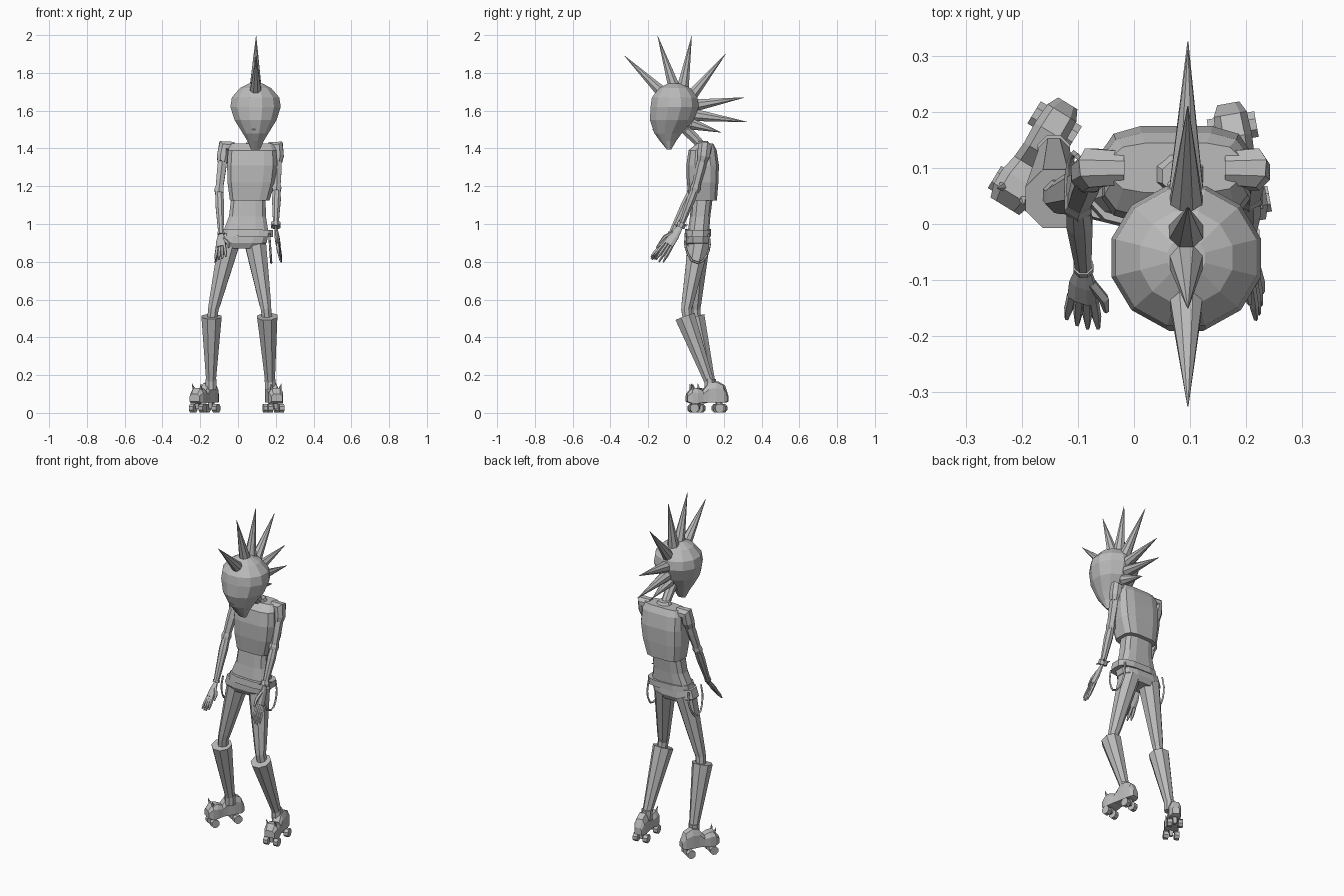
import bpy, bmesh, math
from mathutils import Vector, Matrix

cube = bpy.data.objects.get("Cube")
if cube:
    bpy.data.objects.remove(cube)

grey = bpy.data.materials.new("plain grey")
grey.use_nodes = True
GREY = (.5, .5, .5, 1)
grey.diffuse_color = GREY
grey.node_tree.nodes["Principled BSDF"].inputs["Base Color"].default_value = GREY


def finish(name, bm):
    bmesh.ops.recalc_face_normals(bm, faces=bm.faces)
    mesh = bpy.data.meshes.new(name)
    bm.to_mesh(mesh)
    bm.free()
    mesh.materials.append(grey)
    obj = bpy.data.objects.new(name, mesh)
    bpy.context.collection.objects.link(obj)
    return obj


def skin(bm, rings):
    """Bridge equal rings of points and cap both ends."""
    loops = [[bm.verts.new(p) for p in ring] for ring in rings]
    n = len(loops[0])
    for a, b in zip(loops, loops[1:]):
        for i in range(n):
            j = (i + 1) % n
            bm.faces.new((a[i], a[j], b[j], b[i]))
    bm.faces.new(loops[0][::-1])
    bm.faces.new(loops[-1])


def loft(name, sections, sides=10, square=1.0):
    """Stack level sections given as x, y, z, half width, half depth."""
    rings = []
    for x, y, z, rx, ry in sections:
        ring = []
        for i in range(sides):
            a = math.tau * (i + .5) / sides
            c, s = math.cos(a), math.sin(a)
            ring.append((x + rx * math.copysign(abs(c) ** square, c),
                         y + ry * math.copysign(abs(s) ** square, s), z))
        rings.append(ring)
    bm = bmesh.new()
    skin(bm, rings)
    return finish(name, bm)


def limb(name, points, radii, sides=6, across=(1, 0, 0), flat=1.0):
    """Tube along a path; flat squeezes it at right angles to across."""
    pts = [Vector(p) for p in points]
    rings = []
    for k, p in enumerate(pts):
        d = (pts[min(k + 1, len(pts) - 1)] - pts[max(k - 1, 0)]).normalized()
        v = d.cross(Vector(across)).normalized()
        u = v.cross(d)
        rings.append([p + radii[k] * (u * math.cos(a) + v * math.sin(a) * flat)
                      for a in (math.tau * (i + .5) / sides for i in range(sides))])
    bm = bmesh.new()
    skin(bm, rings)
    return finish(name, bm)


def spike(name, base, tip, radius, sides=8):
    base, tip = Vector(base), Vector(tip)
    root = base - (tip - base) * .12
    return limb(name, [root, base, tip], [radius * .6, radius, .001], sides)


# Head, nose and neck
HX = .093
loft("head", [(HX, -.09, 1.395, .025, .012), (HX, -.095, 1.44, .045, .045),
              (HX, -.095, 1.48, .07, .075), (HX, -.075, 1.55, .115, .12),
              (HX, -.06, 1.62, .138, .132), (HX, -.06, 1.67, .13, .125),
              (HX, -.06, 1.72, .085, .085), (HX, -.06, 1.745, .035, .035)], 12)
limb("nose", [(HX - .01, -.14, 1.54), (HX - .01, -.168, 1.50), (HX - .01, -.14, 1.47)],
     [.006, .014, .01], 4)
limb("neck", [(.093, .0, 1.5), (.085, .06, 1.44), (.08, .1, 1.38)], [.03, .026, .03], 8)

# Fan of hair spikes: base y, base z, tip y, tip z
FAN = [(-.13, 1.70, -.325, 1.89), (-.065, 1.73, -.15, 1.995), (-.015, 1.73, .03, 1.995),
       (.03, 1.68, .21, 1.90), (.06, 1.63, .31, 1.67), (.06, 1.575, .325, 1.54),
       (.03, 1.53, .185, 1.485)]
for i, (by, bz, ty, tz) in enumerate(FAN):
    spike(f"hair_spike_{i}", (HX, by, bz), (HX + .003, ty, tz), .033)

# Boxy vest, waist, belt and hips
loft("vest", [(.062, .09, 1.125, .107, .075), (.07, .088, 1.22, .128, .085),
              (.075, .088, 1.31, .135, .088), (.075, .088, 1.39, .13, .076),
              (.075, .1, 1.425, .115, .045)], 12, .55)
loft("collar", [(.08, .095, 1.40, .06, .045), (.083, .085, 1.44, .035, .032)], 8)
loft("waist", [(.04, .065, .95, .125, .058), (.05, .075, 1.04, .1, .055),
               (.055, .085, 1.14, .093, .058)], 12, .65)
belt = loft("belt", [(.033, .062, .935, .138, .072), (.036, .064, .972, .134, .07)], 12, .65)
belt.rotation_euler.y = .02
loft("hips", [(.015, .065, .87, .1, .05), (.02, .064, .9, .135, .066),
              (.033, .063, .95, .132, .064)], 12, .65)

# Strap loops hanging beside the hips
for side, x in (("left", .165), ("right", -.1)):
    curve = bpy.data.curves.new(side + "_strap", "CURVE")
    curve.dimensions = "3D"
    curve.bevel_depth = .006
    curve.bevel_resolution = 0
    curve.resolution_u = 3
    spline = curve.splines.new("BEZIER")
    path = [(0, .95), (.0, .87), (.06, .795), (.12, .86), (.12, .95)]
    spline.bezier_points.add(len(path) - 1)
    for bp, (y, z) in zip(spline.bezier_points, path):
        bp.co = (x + (.95 - z) * (.07 if x > 0 else -.12), y, z)
        bp.handle_left_type = bp.handle_right_type = "AUTO"
    curve.materials.append(grey)
    strap = bpy.data.objects.new(side + "_strap", curve)
    bpy.context.collection.objects.link(strap)


def hand(side, wrist, tip, across):
    """Flat palm, four spread fingers and a thumb."""
    w, t, u = Vector(wrist), Vector(tip), Vector(across).normalized()
    knuckle = w.lerp(t, .5)
    limb(side + "_palm", [w, w.lerp(t, .25), knuckle], [.015, .027, .03], 8, u, .45)
    for i in range(4):
        k = i - 1.5
        start = knuckle + u * k * .014
        end = t + u * k * .02 - (t - w) * abs(k) * .05
        limb(f"{side}_finger_{i}", [start, start.lerp(end, .6), end],
             [.009, .009, .004], 5, u)
    base = w.lerp(t, .2) + u * .015
    limb(side + "_thumb", [base, base + (t - w) * .2 + u * .025, base + (t - w) * .4 + u * .03],
         [.01, .01, .005], 5, (t - w))


def arm(side, shoulder, elbow, wrist, tip, inner, across):
    s, e, w = Vector(shoulder), Vector(elbow), Vector(wrist)
    limb(side + "_shoulder", [(inner, .1, 1.405), s + Vector((0, 0, .02)),
                              s.lerp(e, .15), s.lerp(e, .3)],
         [.032, .038, .036, .028], 8, (0, 1, 0))
    limb(side + "_upper_arm", [s, s.lerp(e, .5), e], [.026, .027, .022])
    limb(side + "_elbow", [e.lerp(s, .08), e, e.lerp(w, .08)], [.024, .028, .024])
    limb(side + "_forearm", [e, e.lerp(w, .3), w], [.022, .025, .015], 8)
    limb(side + "_cuff", [w.lerp(e, .05), w], [.019, .019], 8)
    hand(side, wrist, tip, across)


arm("right", (-.075, .1, 1.39), (-.1, .035, 1.18), (-.09, -.08, .945),
    (-.092, -.185, .81), -.02, (1, -.3, .25))
arm("left", (.21, .1, 1.39), (.205, .05, 1.19), (.2, -.03, .985),
    (.225, -.155, .80), .165, (-.2, -.8, .55))

# Studded wristband
band = Vector((.2, -.025, .995))
limb("wristband", [band + Vector((0, .006, .012)), band - Vector((0, .006, .012))], [.026, .026], 8)
for i in range(6):
    a = math.tau * i / 6
    out = Vector((math.cos(a), math.sin(a), 0))
    spike(f"wrist_stud_{i}", band + out * .022, band + out * .042, .007, 4)


def skate(side, heel, toe):
    """Roller skate built along its own forward axis, then turned into place."""
    h, t = Vector((*heel, 0)), Vector((*toe, 0))
    f = (t - h).normalized()
    place = Matrix.Translation(h) @ Matrix.Rotation(math.atan2(f.y, f.x), 4, "Z")
    # Forward, bottom, top, half width of each slice
    slices = [(0, .06, .1, .02), (.02, .055, .145, .03), (.06, .055, .165, .032),
              (.1, .055, .155, .03), (.13, .055, .118, .032), (.16, .05, .13, .038),
              (.19, .05, .132, .038), (.215, .06, .1, .03)]
    bm = bmesh.new()
    skin(bm, [[(x, -w, lo), (x, w, lo), (x, w, hi * .7 + lo * .3), (x, w * .6, hi),
               (x, -w * .6, hi), (x, -w, hi * .7 + lo * .3)] for x, lo, hi, w in slices])
    parts = [finish(side + "_shoe", bm)]
    for x, label in ((.045, "rear"), (.18, "front")):
        parts.append(limb(f"{side}_{label}_truck", [(x, 0, .07), (x, 0, .02)], [.02, .012], 4))
        for y in (-.03, .03):
            parts.append(limb(f"{side}_{label}_wheel", [(x, y - .013, .025), (x, y + .013, .025)],
                              [.025, .025], 8))
    for y in (-.02, .02):
        parts.append(spike(side + "_toe_spike", (.185, y, .12), (.195, y * 1.4, .155), .01, 5))
    for part in parts:
        part.matrix_world = place


def leg(side, hip, knee, ankle):
    hp, k, a = Vector(hip), Vector(knee), Vector(ankle)
    limb(side + "_thigh", [hp, hp.lerp(k, .3), k.lerp(hp, .18), k.lerp(hp, .1), k.lerp(a, .15)],
         [.062, .052, .034, .03, .028], 8)
    # Tall boot with a hollow flared top
    inside = k.lerp(a, .08)
    limb(side + "_boot", [a, a.lerp(k, .1), k.lerp(a, .06), k, k, inside],
         [.028, .03, .056, .058, .046, .042], 8)
    limb(side + "_ankle", [a + Vector((0, 0, .02)), a - Vector((0, 0, .04))], [.031, .03], 8)


leg("right", (-.045, .07, .91), (-.14, .045, .51), (-.143, .13, .16))
leg("left", (.09, .07, .91), (.155, -.005, .51), (.17, .125, .16))
skate("right", (-.118, .215), (-.222, .045))
skate("left", (.168, .215), (.208, -.01))
